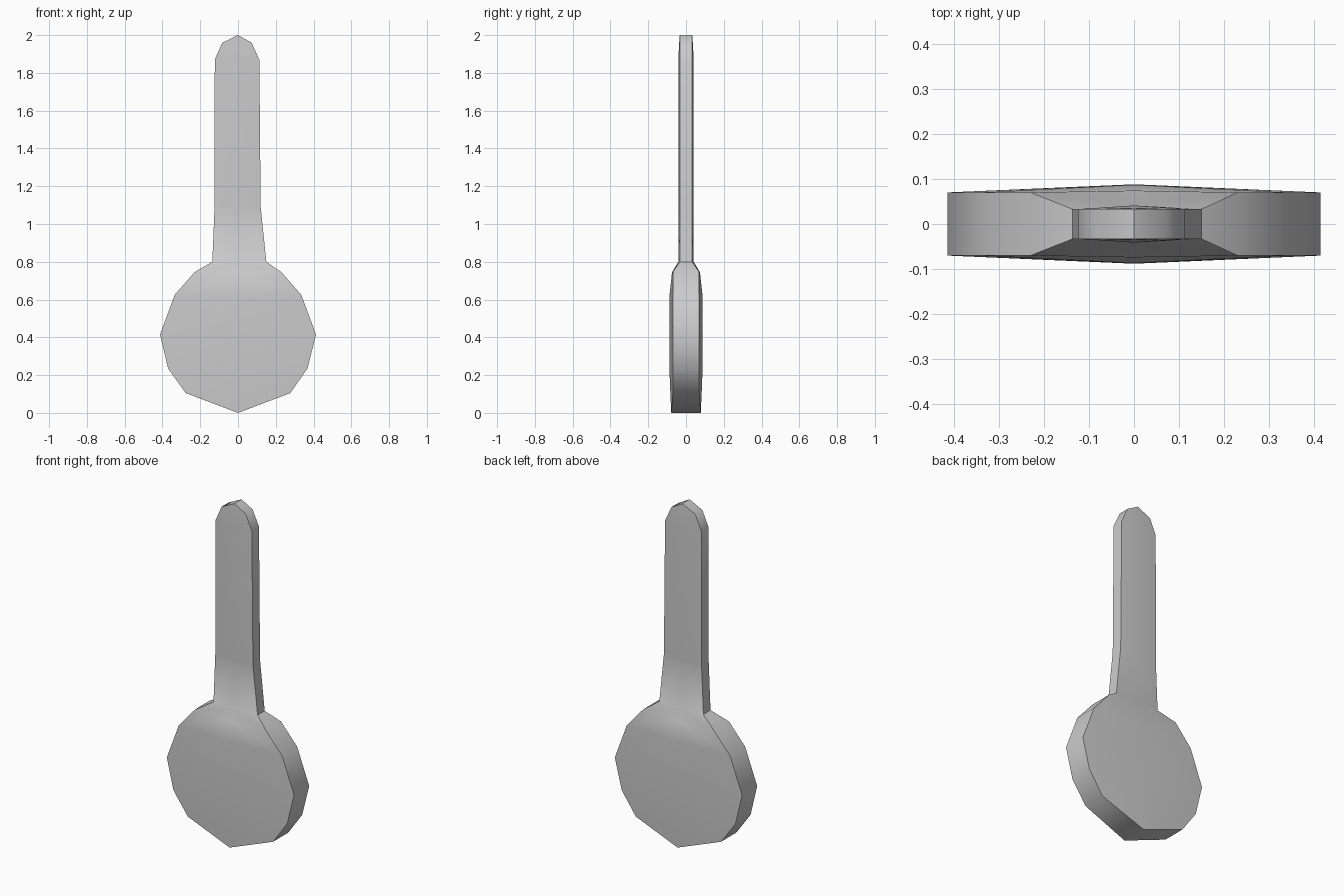
import bpy, bmesh

if "Cube" in bpy.data.objects:
    bpy.data.objects.remove(bpy.data.objects["Cube"])

# Paddle outline rows: z, left x, right x, edge half-depth, centre half-depth
ROWS = [
    (0.105, -0.277, 0.277, 0.070, 0.083),
    (0.235, -0.370, 0.368, 0.070, 0.088),
    (0.415, -0.413, 0.413, 0.070, 0.088),
    (0.625, -0.335, 0.335, 0.070, 0.087),
    (0.745, -0.230, 0.230, 0.070, 0.074),
    (0.800, -0.136, 0.150, 0.033, 0.041),
    (1.090, -0.124, 0.120, 0.033, 0.041),
    (1.870, -0.123, 0.113, 0.033, 0.041),
    (1.960, -0.083, 0.072, 0.033, 0.036),
]
BOTTOM, TOP = (0.0, 0.078), (2.0, 0.033)

bm = bmesh.new()


def pair(x, z, depth):
    """Front and back vertex at one outline point."""
    return [bm.verts.new((x, s * depth, z)) for s in (-1, 1)]


# Columns of front/back pairs: left edge, centre ridge, right edge
left = [pair(l, z, e) for z, l, r, e, c in ROWS]
mid = [pair(0, z, c) for z, l, r, e, c in ROWS]
right = [pair(r, z, e) for z, l, r, e, c in ROWS]
tips = {0: pair(0, *BOTTOM), len(ROWS) - 1: pair(0, *TOP)}

for side in (left, right):
    # Broad faces and rim between neighbouring rows
    for i in range(len(ROWS) - 1):
        for k in (0, 1):
            bm.faces.new((side[i][k], mid[i][k], mid[i + 1][k], side[i + 1][k]))
        bm.faces.new((side[i][0], side[i + 1][0], side[i + 1][1], side[i][1]))
    # Pointed ends
    for i, tip in tips.items():
        for k in (0, 1):
            bm.faces.new((side[i][k], mid[i][k], tip[k]))
        bm.faces.new((side[i][0], tip[0], tip[1], side[i][1]))

bmesh.ops.recalc_face_normals(bm, faces=bm.faces)
mesh = bpy.data.meshes.new("paddle")
bm.to_mesh(mesh)
bm.free()
paddle = bpy.data.objects.new("paddle", mesh)
bpy.context.collection.objects.link(paddle)

# Soft faces with crisp rim
bpy.context.view_layer.objects.active = paddle
paddle.select_set(True)
bpy.ops.object.shade_smooth_by_angle(angle=0.78)
